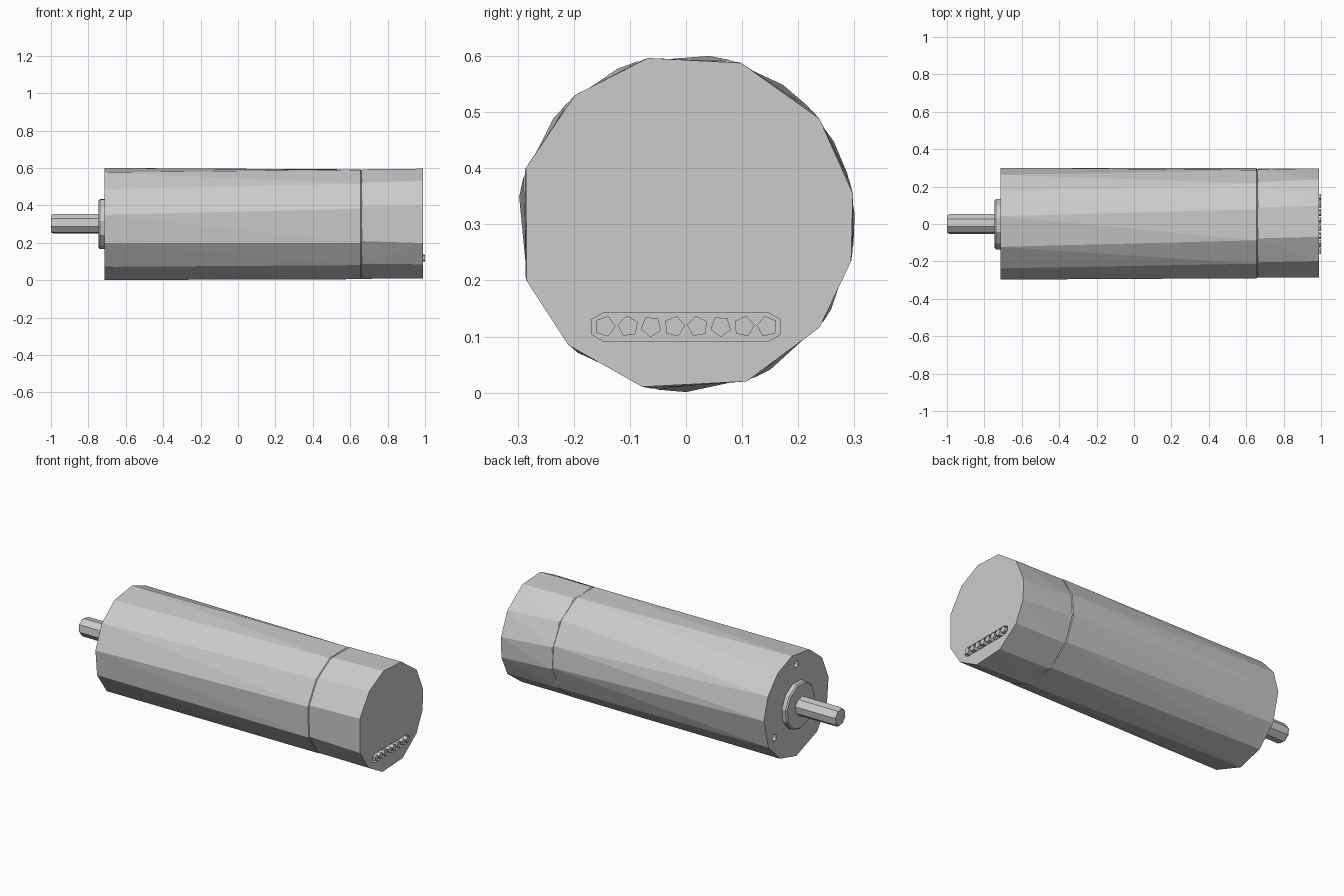
import bpy, bmesh
from math import sin, cos, radians, pi

if "Cube" in bpy.data.objects:
    bpy.data.objects.remove(bpy.data.objects["Cube"])

ZC = 0.302  # height of the motor axis


def loft(name, rings):
    """Closed solid through rings of points (same count, ordered along +x)."""
    bm = bmesh.new()
    vs = [[bm.verts.new(p) for p in ring] for ring in rings]
    n = len(vs[0])
    for a, b in zip(vs, vs[1:]):
        for i in range(n):
            j = (i + 1) % n
            bm.faces.new((a[i], a[j], b[j], b[i]))
    bm.faces.new(vs[0])
    bm.faces.new(vs[-1])
    twisted = [f for f in bm.faces if len(f.verts) == 4]
    bmesh.ops.triangulate(bm, faces=twisted)
    bmesh.ops.recalc_face_normals(bm, faces=bm.faces)
    me = bpy.data.meshes.new(name)
    bm.to_mesh(me)
    bm.free()
    ob = bpy.data.objects.new(name, me)
    bpy.context.collection.objects.link(ob)
    return ob


def ring(x, r, angles, y=0, z=ZC):
    return [(x, y + r * cos(radians(a)), z + r * sin(radians(a))) for a in angles]


def even(n, start=0):
    return [start + 360 * i / n for i in range(n)]


def cut(ob, cutter):
    m = ob.modifiers.new("cut", 'BOOLEAN')
    m.object = cutter
    m.solver = 'EXACT'
    cutter.hide_render = True
    cutter.hide_set(True)


# uneven low-poly outlines of the two ends
front = [-160, -130, -90, -60, -31, 3, 29, 55, 82, 114, 142, 171]
back = [-160, -134, -105, -69, -38, -13, 10, 38, 71, 103, 131, 161]
seam = [a * 0.35 + b * 0.65 for a, b in zip(front, back)]

# motor body and rear encoder cap, meeting at a thin seam
body = loft("motor_body", [ring(-0.715, 0.301, front), ring(0.655, 0.301, seam),
                           ring(0.662, 0.294, seam)])
cap = loft("rear_cap", [ring(0.657, 0.294, seam), ring(0.664, 0.301, [a - 2 for a in seam]),
                        ring(0.99, 0.302, back)])

# three mounting holes in the front face
for i, a in enumerate((90, 210, 330)):
    y, z = 0.235 * cos(radians(a)), ZC + 0.235 * sin(radians(a))
    cut(body, loft(f"mount_hole_cutter_{i}", [ring(-0.8, 0.02, even(7), y, z),
                                             ring(-0.63, 0.02, even(7), y, z)]))

# pilot flange and output shaft
f = even(11, 10)
loft("pilot_flange", [ring(-0.745, 0.128, f), ring(-0.738, 0.136, f), ring(-0.70, 0.136, f)])
s = even(8, 15)
loft("output_shaft", [ring(-1.0, 0.047, s), ring(-0.988, 0.054, s), ring(-0.70, 0.054, s)])


# rear connector slot with eight pins
def slot(x, grow=0.0):
    r = 0.026 + grow
    pts = []
    for side, a0 in ((1, -90), (-1, 90)):
        for k in range(4):
            a = radians(a0 + 60 * k)
            pts.append((x, side * 0.146 + r * cos(a), 0.117 + r * sin(a)))
    return pts


cut(cap, loft("connector_slot_cutter", [slot(0.965), slot(1.02)]))
for i in range(8):
    y = -0.1445 + i * 0.0413
    a = even(5, 25 * i)
    loft(f"connector_pin_{i}", [ring(0.95, 0.019, a, y, 0.118), ring(1.0, 0.019, a, y, 0.118)])
